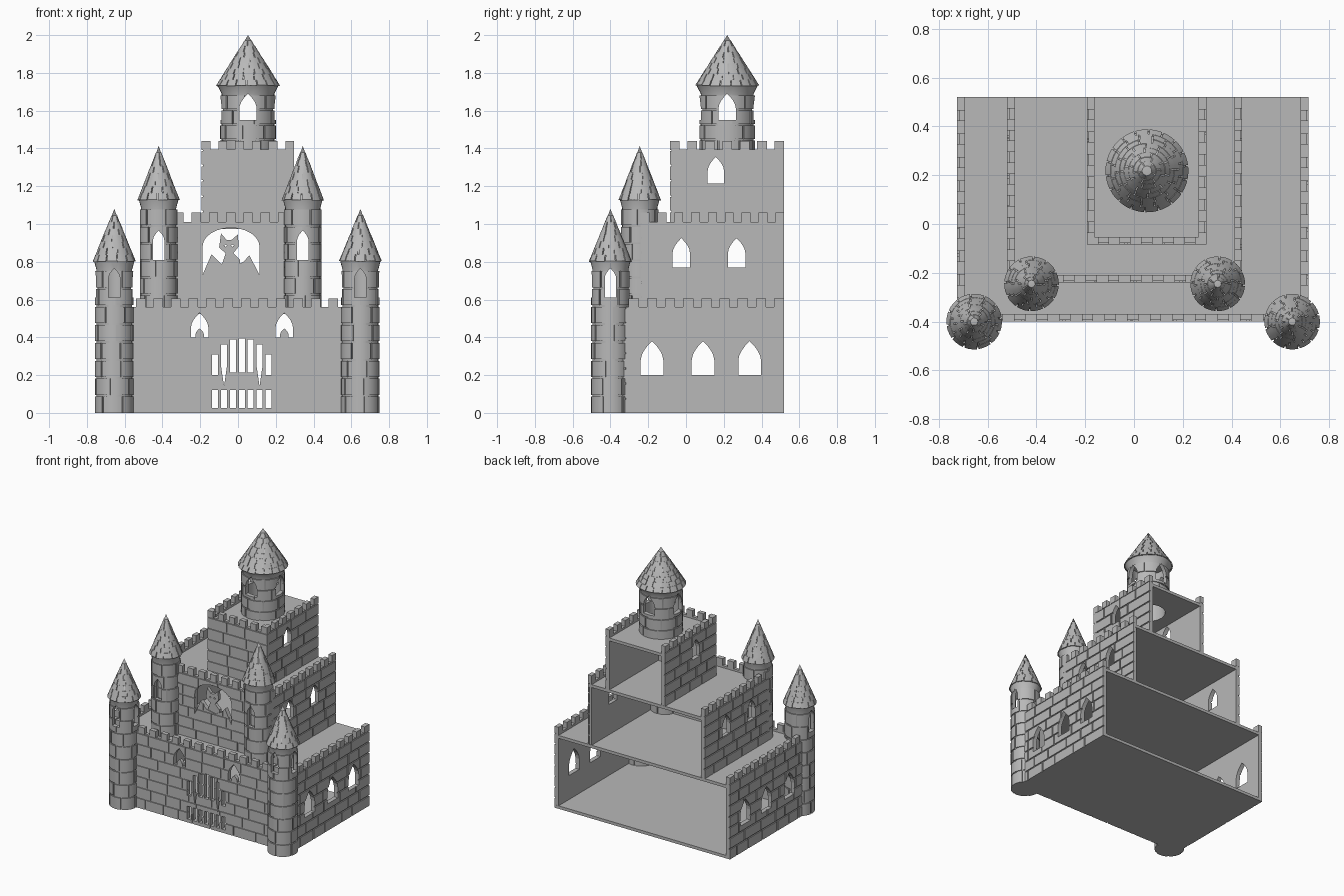
import bpy, bmesh, math, random
from mathutils import Matrix

random.seed(4)
cube = bpy.data.objects.get("Cube")
if cube:
    bpy.data.objects.remove(cube)

stone = bpy.data.materials.new("stone_grey")
GREY = (0.48, 0.48, 0.48, 1)
stone.diffuse_color = GREY
stone.use_nodes = True
stone.node_tree.nodes["Principled BSDF"].inputs["Base Color"].default_value = GREY

THICK, RELIEF, GAP, ROW = 0.032, 0.007, 0.009, 0.083
BACK = 0.52


def make(name, bm, cutters=(), smooth=False):
    """Turn a bmesh into an object, cutting away each cutter bmesh."""
    def add(n, b):
        bmesh.ops.recalc_face_normals(b, faces=b.faces)
        me = bpy.data.meshes.new(n)
        b.to_mesh(me)
        ob = bpy.data.objects.new(n, me)
        bpy.context.scene.collection.objects.link(ob)
        return ob
    ob = add(name, bm)
    helpers = []
    for c in cutters:
        h = add("cutter", c)
        h.hide_render = True
        mod = ob.modifiers.new("cut", "BOOLEAN")
        mod.operation, mod.solver, mod.object = "DIFFERENCE", "EXACT", h
        helpers.append(h)
    if helpers:
        bpy.context.view_layer.update()
        deps = bpy.context.evaluated_depsgraph_get()
        me = bpy.data.meshes.new_from_object(ob.evaluated_get(deps))
        ob.modifiers.clear()
        ob.data = me
        for h in helpers:
            bpy.data.objects.remove(h)
    ob.data.materials.clear()
    ob.data.materials.append(stone)
    if smooth:
        ob.data.shade_smooth()
        ob.data.set_sharp_from_angle(angle=math.radians(30))
    return ob


def prism(bm, pts, d0, d1, place):
    """Extrude an outline (u, z) from depth d0 to d1."""
    a = [bm.verts.new(place(u, d0, z)) for u, z in pts]
    b = [bm.verts.new(place(u, d1, z)) for u, z in pts]
    bm.faces.new(a)
    bm.faces.new(b[::-1])
    for i in range(len(pts)):
        j = (i + 1) % len(pts)
        bm.faces.new((a[i], b[i], b[j], a[j]))


def rect(u0, u1, z0, z1):
    return [(u0, z0), (u1, z0), (u1, z1), (u0, z1)]


def gothic(u, w, z0, z1):
    """Pointed arch outline of half width w."""
    zs = z1 - min(1.7 * w, 0.6 * (z1 - z0))
    side = [(w * (1 - t ** 1.8), zs + (z1 - zs) * t) for t in (0, .25, .5, .75)]
    return ([(u - w, z0), (u + w, z0)] + [(u + x, z) for x, z in side]
            + [(u, z1)] + [(u - x, z) for x, z in side[::-1]])


def cutter(outlines, place, d0=-0.1, d1=0.1):
    bm = bmesh.new()
    for o in outlines:
        prism(bm, o, d0, d1, place)
    return bm


def wall(name, u0, u1, z0, z1, top, place, holes):
    """Slab with raised bricks and battlements; z1 is the notch height."""
    slab, bricks = bmesh.new(), bmesh.new()
    prism(slab, rect(u0 + RELIEF, u1 - RELIEF * 0.1, z0, z1), RELIEF, THICK, place)
    rows = round((z1 - z0) / ROW)
    h = (z1 - z0) / rows
    for r in range(rows):
        u = u0
        while u < u1 - 0.01:
            end = u + random.uniform(0.11, 0.2)
            if end > u1 - 0.06:
                end = u1
            prism(bricks, rect(u, end if end == u1 else end - GAP,
                               z0 + r * h, z0 + (r + 1) * h - GAP), 0, 0.012, place)
            u = end
    count = round((u1 - u0 + 0.042) / 0.092)
    step = (u1 - u0 + 0.042) / count
    for i in range(count):
        prism(bricks, rect(u0 + i * step, u0 + (i + 1) * step - 0.042, z1 - 0.004, top),
              0, THICK, place)
    make(name, slab, [cutter(holes, place)] if holes else [])
    make(name + "_stones", bricks, [cutter(holes, place)] if holes else [])


def tier(name, x0, x1, y0, z0, z1, top, front_holes, side_holes):
    wall(name + "_front_wall", x0, x1, z0, z1, top, lambda u, d, z: (u, y0 + d, z), front_holes)
    wall(name + "_right_wall", y0, BACK, z0, z1, top, lambda u, d, z: (x0 + d, u, z), side_holes)
    wall(name + "_left_wall", y0, BACK, z0, z1, top, lambda u, d, z: (x1 - d, u, z), side_holes)


def deck(name, x0, x1, y0, z, cutters=()):
    bm = bmesh.new()
    prism(bm, rect(x0 + 0.01, x1 - 0.01, z - 0.022, z), y0 + 0.01, BACK, lambda u, d, w: (u, d, w))
    make(name, bm, cutters)


def drum(bm, r0, r1, z0, z1, x, y, seg=32):
    bmesh.ops.create_cone(bm, cap_ends=True, segments=seg, radius1=r0, radius2=r1, depth=z1 - z0,
                          matrix=Matrix.Translation((x, y, (z0 + z1) / 2)))


def ring(bm, profile, x, y, a0=0, a1=math.tau, seg=32):
    """Sweep a closed (radius, z) outline around an axis, fully or over a sector."""
    full = a1 - a0 > 6.28
    cols = []
    for i in range(seg + (not full)):
        a = a0 + (a1 - a0) * i / seg
        cols.append([bm.verts.new((x + r * math.cos(a), y + r * math.sin(a), z)) for r, z in profile])
    n = len(profile)
    for i in range(seg):
        p, q = cols[i], cols[(i + 1) % len(cols)]
        for k in range(n):
            m = (k + 1) % n
            bm.faces.new((p[k], q[k], q[m], p[m]))
    if not full:
        bm.faces.new(cols[0])
        bm.faces.new(cols[-1][::-1])


def tower(name, x, y, r, z0, eave, tip, roof_r, rows, per_row, windows, floor=True):
    """windows: list of (half width, sill, top, along x?, depth from, depth to)."""
    def cuts():
        out = []
        for w, a, b, side, d0, d1 in windows:
            place = ((lambda u, d, z: (x + d, y + u, z)) if side
                     else (lambda u, d, z: (x + u, y + d, z)))
            out.append(cutter([gothic(0, w, a, b)], place, d0, d1))
        return out
    core, inner = r - RELIEF, r - 0.03
    body = bmesh.new()
    ring(body, [(core, z0), (core, eave - 0.045), (roof_r - 0.005, eave),
                (inner, eave), (inner, z0)], x, y)
    make(name + "_body", body, cuts(), True)
    if floor:
        base = bmesh.new()
        drum(base, core, core, z0, z0 + 0.02, x, y)
        make(name + "_floor", base)
    # curved bricks around the shaft
    bricks = bmesh.new()
    count = round((eave - 0.045 - z0) / 0.09)
    h = (eave - 0.045 - z0) / count
    for i in range(count):
        turn = random.uniform(0, 1)
        for k in range(per_row):
            a = math.tau * (k + turn) / per_row
            ring(bricks, [(core - 0.004, z0 + i * h), (r, z0 + i * h),
                          (r, z0 + (i + 1) * h - GAP), (core - 0.004, z0 + (i + 1) * h - GAP)],
                 x, y, a, a + math.tau / per_row - GAP / r, 5)
    make(name + "_stones", bricks, cuts(), True)
    # cone with overlapping shingles
    cone = bmesh.new()
    drum(cone, roof_r - 0.008, 0, eave, tip, x, y)
    make(name + "_roof", cone, (), True)
    tiles = bmesh.new()
    h = (tip - eave) / rows
    for i in range(rows - 1):
        rb, rt = roof_r * (1 - i / rows), roof_r * (1 - (i + 1) / rows)
        n = max(5, round(math.tau * rb / 0.06))
        turn, za = random.uniform(0, 1), eave + i * h
        for k in range(n):
            a = math.tau * (k + turn) / n
            drop = random.uniform(0, 0.006)
            ring(tiles, [(max(rb - 0.014, 0.004), za - drop), (rb + 0.002, za - drop),
                         (rt + 0.001, za + h), (max(rt - 0.012, 0.002), za + h)],
                 x, y, a, a + math.tau / n - min(0.006 / rb, 0.15), 3)
    make(name + "_shingles", tiles, (), True)


# Gate: slits under an arch above a plank, and a lower grille
gate = []
for i in range(7):
    u = 0.02 + (i - 3) * 0.047
    crown = 0.2 + 0.195 * math.sqrt(1 - ((u - 0.02) / 0.17) ** 2)
    gate.append(rect(u - 0.016, u + 0.016, 0.025, 0.12))
    if i in (1, 5):
        gate.append([(u, 0.14), (u + 0.016, 0.25), (u + 0.016, crown),
                     (u - 0.016, crown), (u - 0.016, 0.25)])
    else:
        low = 0.2 if i in (0, 6) else 0.215
        gate.append(rect(u - 0.016, u + 0.016, low, crown))
lookouts = (-0.203, 0.245)
tier("lower", -0.725, 0.715, -0.40, 0, 0.56, 0.605,
     gate + [gothic(u, 0.046, 0.4, 0.53) for u in lookouts],
     [gothic(u, 0.06, 0.2, 0.38) for u in (-0.18, 0.09, 0.337)])
sills = bmesh.new()
for u in lookouts:
    prism(sills, gothic(u, 0.022, 0.395, 0.447), -0.395, -0.37, lambda u, d, z: (u, d, z))
make("lookout_blocks", sills)

# Middle storey: arched opening with a hilly bottom edge
arch = [(-0.037 + 0.151 * math.cos(t * math.pi / 12), 0.88 + 0.1 * math.sin(t * math.pi / 12))
        for t in range(13)]
opening = arch + [(-0.188, 0.73), (-0.14, 0.84), (-0.09, 0.79), (-0.02, 0.775),
                  (0.03, 0.8), (0.06, 0.835), (0.114, 0.73)]
side_x = (-0.42, 0.343)
tier("middle", -0.52, 0.443, -0.24, 0.54, 1.01, 1.06,
     [opening] + [gothic(u, 0.03, 0.81, 0.965) for u in side_x],
     [gothic(u, 0.046, 0.77, 0.925) for u in (-0.025, 0.268)])
# Eared creature silhouette in the opening
figure = bmesh.new()
prism(figure, [(-0.09, 0.95), (-0.06, 0.915), (-0.035, 0.915), (0, 0.945), (0.003, 0.88),
               (-0.025, 0.845), (0.01, 0.81), (0.01, 0.77), (-0.09, 0.77), (-0.065, 0.845),
               (-0.1, 0.875)], -0.234, -0.21, lambda u, d, z: (u, d, z))
eyes = [[(u - 0.008, 0.885), (u, 0.878), (u + 0.008, 0.885), (u, 0.892)] for u in (-0.065, -0.03)]
make("window_creature", figure, [cutter(eyes, lambda u, d, z: (u, d, z), -0.3, -0.1)])

tier("upper", -0.193, 0.297, -0.085, 0.99, 1.395, 1.44, [],
     [gothic(0.158, 0.043, 1.215, 1.355)])

# Floors and roof terraces
deck("ground_floor", -0.725, 0.715, -0.40, 0.022)
deck("lower_terrace", -0.725, 0.715, -0.40, 0.545)
deck("middle_terrace", -0.52, 0.443, -0.24, 0.995)
shaft = bmesh.new()
drum(shaft, 0.117, 0.117, 1.3, 1.5, 0.053, 0.218)
deck("upper_terrace", -0.193, 0.297, -0.085, 1.38, [shaft])

# Towers
tower("keep_tower", 0.053, 0.218, 0.147, 1.37, 1.735, 2.0, 0.168, 9, 8,
      [(0.046, 1.55, 1.69, s, -0.3, 0.3) for s in (False, True)], False)
for side, fx, mx in (("right", -0.655, side_x[0]), ("left", 0.648, side_x[1])):
    tower(side + "_front_tower", fx, -0.40, 0.102, 0, 0.805, 1.08, 0.112, 8, 6,
          [(0.03, 0.61, 0.765, False, -0.2, 0), (0.03, 0.61, 0.765, True, -0.2, 0.2)])
    tower(side + "_middle_tower", mx, -0.245, 0.1, 0.54, 1.13, 1.413, 0.11, 8, 6,
          [(0.03, 0.81, 0.965, False, -0.2, 0.2)])
